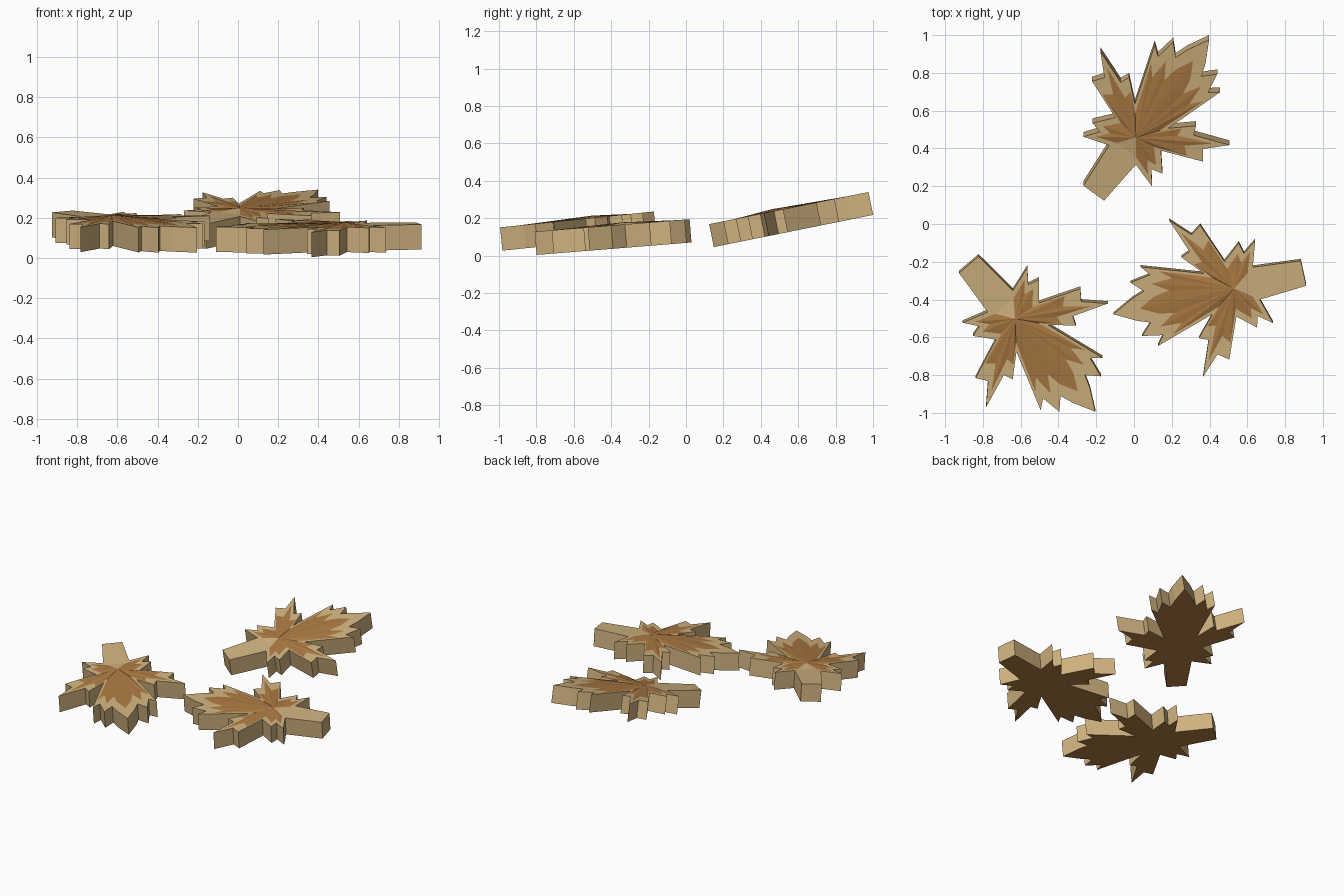
import bpy, bmesh
from math import radians
from mathutils import Matrix, Vector

if "Cube" in bpy.data.objects:
    bpy.data.objects.remove(bpy.data.objects["Cube"])

THICK = 0.125
HUB_RISE = 0.012


def material(name, color):
    m = bpy.data.materials.new(name)
    m.diffuse_color = color
    m.use_nodes = True
    m.node_tree.nodes["Principled BSDF"].inputs["Base Color"].default_value = m.diffuse_color
    return m


rim_mat = material("pale_rim", (0.62, 0.44, 0.21, 1))
inner_mat = material("brown_center", (0.40, 0.19, 0.055, 1))

# Half outline from leaf tip to stem root: (along, across, inset factor)
HALF = [
    (0.54, 0.060, 0.78), (0.47, 0.085, 0.72),      # tip shoulder, notch
    (0.53, 0.145, 0.80), (0.42, 0.164, 0.74),
    (0.46, 0.215, 0.80), (0.14, 0.110, 0.72),      # valley to side lobe
    (0.238, 0.22, 0.76), (0.19, 0.240, 0.72),
    (0.26, 0.425, 0.82), (0.16, 0.325, 0.72),      # side lobe
    (0.105, 0.365, 0.76), (0.02, 0.150, 0.72),
    (-0.075, 0.23, 0.76), (-0.09, 0.170, 0.72),    # small rear lobe
    (-0.163, 0.225, 0.76), (-0.12, 0.088, 0.72),   # stem root
]
STEM_END = (-0.376, 0.068)


def leaf(name, hub, heading, tilt):
    bm = bmesh.new()
    # root on one side, around the tip, to root on the other side
    pts = [(u, -v, s) for u, v, s in reversed(HALF)]
    pts += [(0.654, 0, 0.78)] + HALF
    outer = [bm.verts.new((u, v, 0)) for u, v, s in pts]
    inner = [bm.verts.new((u * s, v * s, 0)) for u, v, s in pts]
    low = [bm.verts.new((u, v, -THICK)) for u, v, s in pts]
    top_hub = bm.verts.new((0, 0, HUB_RISE))
    low_hub = bm.verts.new((0, 0, -THICK))
    u, v = STEM_END
    ends = [bm.verts.new((u, y, 0)) for y in (v, -v)]
    low_ends = [bm.verts.new((u, y, -THICK)) for y in (v, -v)]

    def face(vs, mat=0):
        bm.faces.new(vs).material_index = mat

    # Rim, faceted brown center, side walls and underside
    for i in range(len(pts) - 1):
        j = i + 1
        face((outer[i], outer[j], inner[j], inner[i]))
        face((inner[i], inner[j], top_hub), 1)
        face((low[i], low[j], outer[j], outer[i]))
        face((low[j], low[i], low_hub), 1)

    # Stem
    face((outer[-1], ends[0], ends[1], outer[0]))
    face((outer[-1], outer[0], inner[0], inner[-1]))
    face((inner[-1], inner[0], top_hub))
    face((low[0], low_ends[1], low_ends[0], low[-1]), 1)
    face((low[-1], low[0], low_hub), 1)
    face((low[-1], low_ends[0], ends[0], outer[-1]))
    face((low_ends[0], low_ends[1], ends[1], ends[0]))
    face((low_ends[1], low[0], outer[0], ends[1]))

    bmesh.ops.recalc_face_normals(bm, faces=bm.faces)
    bm.transform(Matrix.Translation(Vector(hub))
                 @ Matrix.Rotation(radians(tilt), 4, 'X')
                 @ Matrix.Rotation(radians(heading), 4, 'Z'))
    me = bpy.data.meshes.new(name)
    bm.to_mesh(me)
    bm.free()
    me.materials.append(rim_mat)
    me.materials.append(inner_mat)
    ob = bpy.data.objects.new(name, me)
    bpy.context.collection.objects.link(ob)


# Three scattered leaves, each with its own heading and tilt
leaf("back_leaf", (0.01, 0.46, 0.236), 53.6, 11.4)
leaf("right_leaf", (0.53, -0.34, 0.166), 192.2, 4.6)
leaf("left_leaf", (-0.63, -0.50, 0.202), -49.4, 5.9)
